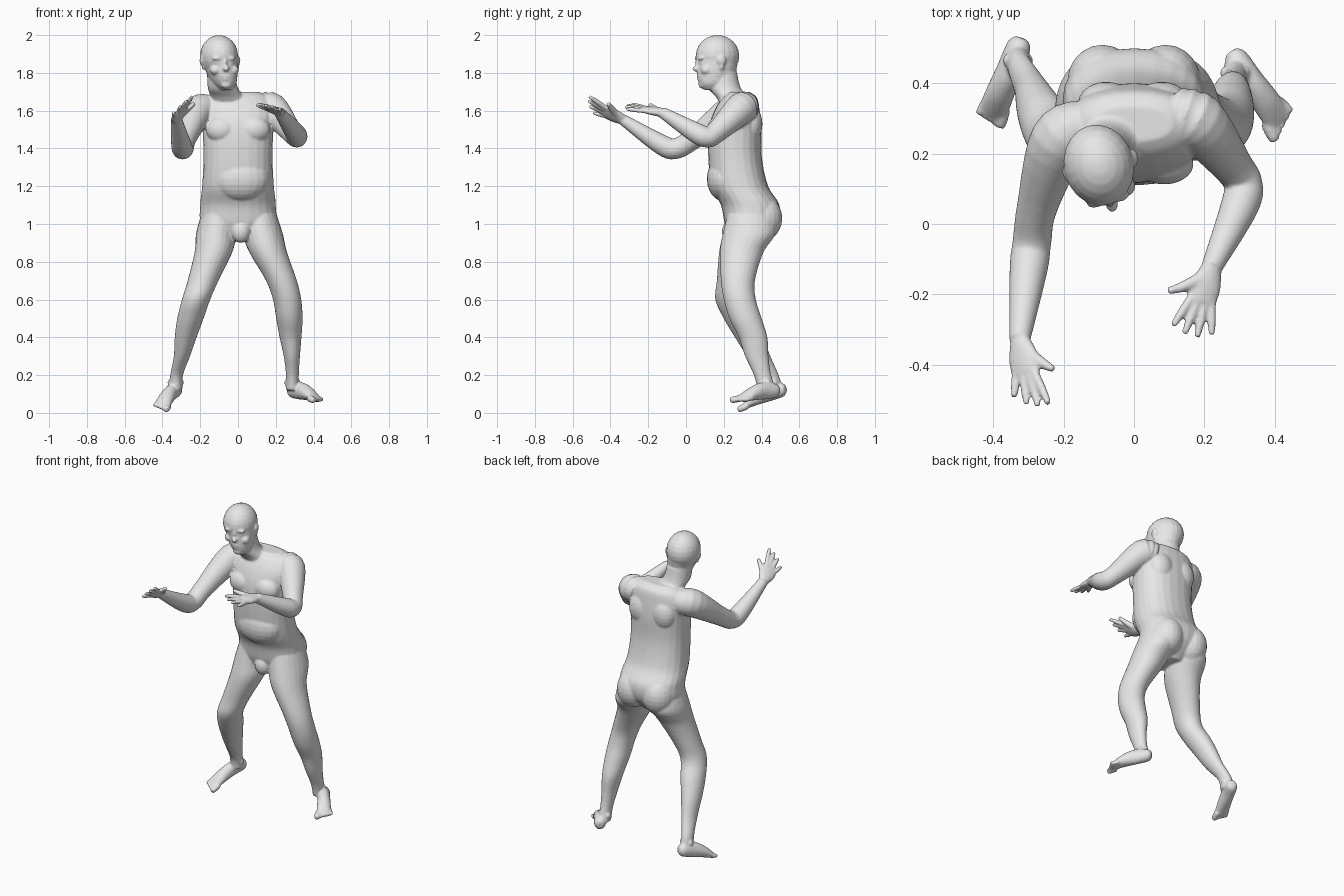
import bpy
import bmesh
from math import cos, sin, pi, copysign
from mathutils import Matrix, Vector

cube = bpy.data.objects.get("Cube")
if cube:
    bpy.data.objects.remove(cube)

skin = bpy.data.materials.new("light_grey_skin")
skin.use_nodes = True
grey = (.8, .8, .8, 1)
skin.diffuse_color = grey
skin.node_tree.nodes["Principled BSDF"].inputs["Base Color"].default_value = grey

bm = bmesh.new()
SIDES = 24
RIGHTWARD = Vector((1, 0, 0))
UP = Vector((0, 0, 1))


def spline(rows, steps=5):
    """Smooth a short list of number rows with a Catmull-Rom curve."""
    padded = [rows[0], *rows, rows[-1]]
    smooth = []
    for before, start, end, after in zip(padded, padded[1:], padded[2:], padded[3:]):
        for step in range(steps):
            t = step / steps
            smooth.append([
                b + t / 2 * (c - a + t * (2 * a - 5 * b + 4 * c - d + t * (3 * (b - c) + d - a)))
                for a, b, c, d in zip(before, start, end, after)])
    smooth.append(list(rows[-1]))
    return smooth


def loft(rows, side=RIGHTWARD, level=False, power=1):
    """Skin rings of (x, y, z, half width, half depth); level rings stay horizontal."""
    rows = spline(rows)
    centres = [Vector(row[:3]) for row in rows]
    last = len(rows) - 1
    rings = []
    for i, (centre, row) in enumerate(zip(centres, rows)):
        along = UP if level else (centres[min(i + 1, last)] - centres[max(i - 1, 0)]).normalized()
        across = (side - along * side.dot(along)).normalized()
        depth = along.cross(across)
        ring = []
        for k in range(SIDES):
            angle = 2 * pi * k / SIDES
            u, v = [copysign(abs(w) ** power, w) for w in (cos(angle), sin(angle))]
            ring.append(bm.verts.new(centre + across * u * row[3] + depth * v * row[4]))
        rings.append(ring)
    for low, high in zip(rings, rings[1:]):
        for k in range(SIDES):
            bm.faces.new((low[k - 1], low[k], high[k], high[k - 1]))
    bm.faces.new(rings[0][::-1])
    bm.faces.new(rings[-1])


def tube(points, radii, side=RIGHTWARD):
    """Round limb through the points, with one radius for each."""
    loft([(*point, radius, radius) for point, radius in zip(points, radii)], side)


def ball(centre, radii, turn=0):
    matrix = (Matrix.Translation(centre) @ Matrix.Rotation(turn, 4, "Z")
              @ Matrix.Diagonal((*radii, 1)))
    bmesh.ops.create_uvsphere(bm, u_segments=20, v_segments=12, radius=1, matrix=matrix)


# Trunk: height, centre depth, half width, half depth
trunk = [(.91, .32, .06, .08), (1, .345, .19, .14), (1.1, .34, .2, .155), (1.2, .285, .19, .15),
         (1.35, .26, .183, .142), (1.5, .26, .188, .14), (1.6, .27, .2, .12),
         (1.67, .285, .165, .09), (1.7, .285, .11, .05)]
loft([(0, y, z, a, b) for z, y, a, b in trunk], level=True, power=.88)
ball((.015, .2, 1.24), (.15, .09, .12))                  # belly
ball((.015, .235, .96), (.05, .045, .06))                # groin
for s in (-1, 1):
    ball((s * .09, .405, 1.03), (.1, .105, .12))         # buttock
    ball((s * .085, .17, 1.5), (.085, .058, .07))        # chest
    ball((s * .08, .34, 1.53), (.08, .065, .1))          # shoulder blade

# Neck and head, turned a little to the left
TURN = .24
loft([(-.03, .28, 1.6, .11, .08), (-.055, .245, 1.67, .09, .085), (-.08, .205, 1.72, .08, .085),
      (-.09, .19, 1.8, .074, .08)], level=True)
head_side = Vector((cos(TURN), sin(TURN), 0))
head_front = Vector((sin(TURN), -cos(TURN), 0))
ball((-.1, .167, 1.89), (.1, .117, .11), TURN)
loft([(-.065, .14, 1.71, .03, .045), (-.07, .148, 1.74, .058, .078), (-.08, .158, 1.78, .075, .1),
      (-.09, .164, 1.83, .088, .107), (-.1, .167, 1.9, .095, .114)], head_side, level=True)


def feature(across, forward, z, radii):
    middle = Vector((-.1 + (1.9 - z) * .12, .167, z))
    ball(middle + head_side * across + head_front * forward, radii, TURN)


feature(0, .117, 1.822, (.017, .02, .015))               # nose
feature(0, .106, 1.85, (.01, .017, .035))                # nose bridge
feature(0, .1, 1.783, (.027, .013, .008))                # upper lip
feature(0, .097, 1.767, (.024, .013, .009))              # lower lip
feature(0, .083, 1.737, (.03, .02, .02))                 # chin
for s in (-1, 1):
    feature(s * .034, .1, 1.877, (.03, .015, .011))      # brow
    feature(s * .036, .093, 1.853, (.014, .012, .009))   # eye
    feature(s * .048, .073, 1.815, (.03, .03, .026))     # cheek
    feature(s * .098, 0, 1.865, (.012, .024, .026))      # ear
    feature(s * .092, 0, 1.835, (.01, .014, .02))        # ear lobe


def hand(wrist, index, pinky, thumb):
    """Palm from the wrist to the knuckles, four spread fingers and a thumb."""
    wrist, index, pinky, thumb = map(Vector, (wrist, index, pinky, thumb))
    knuckles = (index + pinky) / 2
    forward, across = knuckles - wrist, index - pinky
    half = across.length / 2 + .01
    loft([(*wrist, .03, .024), (*wrist.lerp(knuckles, .5), half, .021), (*knuckles, half, .015)],
         across)
    for i, length in enumerate((.82, .95, .95, .8)):
        t = i / 3
        base = index.lerp(pinky, t)
        tip = base + forward * length + across * (.35 - .7 * t)
        tube((base.lerp(wrist, .2), base.lerp(tip, .5), tip), (.012, .0125, .009), across)
    root = wrist.lerp(index, .25)
    bend = root.lerp(thumb, .55) + forward * .06
    tube((root, bend, thumb), (.02, .016, .01), across.cross(forward))


# Arms: both reach forward, the right one further
right_arm = [(-.14, .28, 1.6), (-.213, .235, 1.595), (-.275, .05, 1.46), (-.29, -.05, 1.4),
             (-.3, -.13, 1.42), (-.325, -.33, 1.55)]
left_arm = [(.12, .31, 1.61), (.18, .29, 1.61), (.28, .165, 1.49), (.31, .115, 1.46),
            (.3, .05, 1.485), (.22, -.125, 1.59)]
for arm in (right_arm, left_arm):
    tube(arm, (.075, .084, .058, .055, .054, .03))
hand(right_arm[-1], (-.278, -.43, 1.62), (-.335, -.42, 1.57), (-.228, -.413, 1.64))
hand(left_arm[-1], (.158, -.215, 1.615), (.222, -.232, 1.6), (.097, -.19, 1.632))


def foot(heel, big_toe, little_toe):
    """Sole from the heel to the ball, then five toes between the two end tips."""
    heel, big_toe, little_toe = map(Vector, (heel, big_toe, little_toe))
    across = big_toe - little_toe
    front = big_toe.lerp(little_toe, .5).lerp(heel, .08)
    sole = [(0, .018, .02), (.1, .034, .038), (.4, .036, .046), (.7, .041, .036), (1, .044, .016)]
    loft([(*(heel.lerp(front, t) + UP * .02 * sin(pi * t)), a, b) for t, a, b in sole], across)
    for i in range(5):
        tip = big_toe.lerp(little_toe, i / 4)
        radius = .013 if i else .018
        tube((tip.lerp(heel, .2), tip.lerp(heel, .08), tip), (radius, radius, radius * .8), UP)


# Legs: shared height, half width and half depth, with a path for each side
leg_shape = [(1.05, .095, .125), (.95, .107, .14), (.85, .1, .115), (.7, .082, .09),
             (.6, .075, .085), (.5, .07, .086), (.4, .058, .076), (.3, .043, .062),
             (.2, .034, .046), (.12, .036, .05)]
right_path = [(-.1, .34), (-.115, .335), (-.13, .29), (-.185, .253), (-.222, .24),
              (-.252, .285), (-.277, .335), (-.297, .385), (-.325, .445), (-.33, .465)]
left_path = [(.11, .345), (.13, .335), (.16, .295), (.23, .275), (.26, .285),
             (.272, .315), (.278, .355), (.285, .375), (.288, .405), (.288, .43)]
for path in (right_path, left_path):
    loft([(x, y, z, a, b) for (x, y), (z, a, b) in zip(path, leg_shape)], level=True)
    ankle_x, ankle_y = path[-1]
    for s in (-1, 1):
        ball((ankle_x + s * .03, ankle_y, .16), (.013, .018, .018))
foot((-.318, .528, .125), (-.382, .275, .016), (-.442, .312, .04))
foot((.276, .49, .115), (.402, .236, .067), (.447, .318, .07))

# Fuse the parts into one continuous skin
bmesh.ops.recalc_face_normals(bm, faces=bm.faces)
mesh = bpy.data.meshes.new("body")
bm.to_mesh(mesh)
bm.free()
mesh.materials.append(skin)
body = bpy.data.objects.new("body", mesh)
bpy.context.collection.objects.link(body)
fuse = body.modifiers.new("fuse", "REMESH")
fuse.mode = "VOXEL"
fuse.voxel_size = .006
fuse.use_smooth_shade = True
relax = body.modifiers.new("relax", "SMOOTH")
relax.factor = .5
relax.iterations = 5
